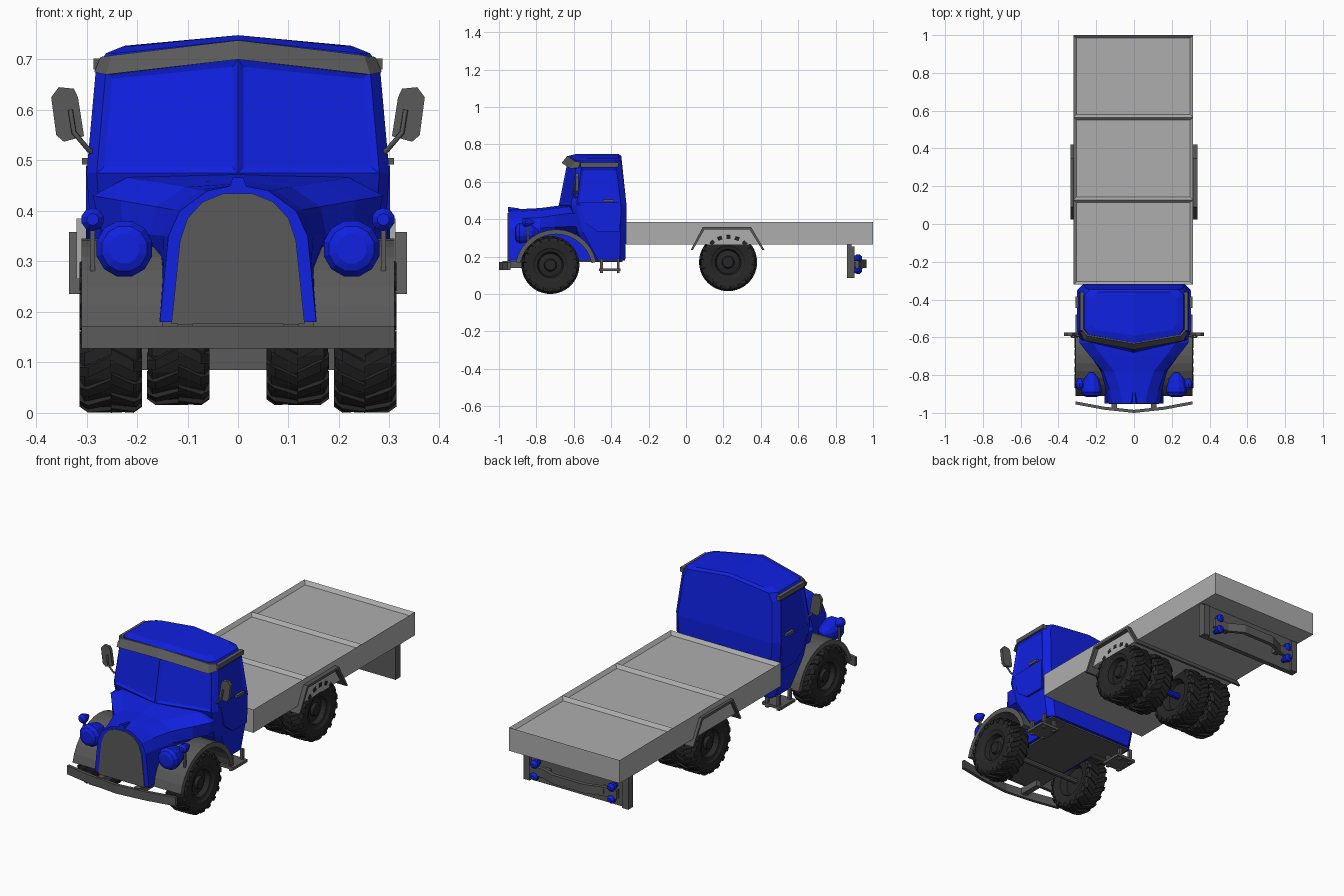
import bpy, bmesh
from math import sin, cos, pi, radians

if "Cube" in bpy.data.objects:
    bpy.data.objects.remove(bpy.data.objects["Cube"])


def material(name, rgb):
    m = bpy.data.materials.new(name)
    m.diffuse_color = (*rgb, 1)
    m.use_nodes = True
    m.node_tree.nodes["Principled BSDF"].inputs["Base Color"].default_value = m.diffuse_color
    return m


BLUE = material("blue_paint", (0.005, 0.015, 0.75))
DARK = material("dark_grey", (0.1, 0.1, 0.1))
PALE = material("pale_grey", (0.42, 0.42, 0.42))
RUBBER = material("rubber", (0.02, 0.02, 0.02))


def add_rings(bm, rings):
    """Skin closed rings of equal length and cap both ends."""
    vs = [[bm.verts.new(p) for p in r] for r in rings]
    n = len(vs[0])
    for a, b in zip(vs, vs[1:]):
        for i in range(n):
            bm.faces.new((a[i], a[(i + 1) % n], b[(i + 1) % n], b[i]))
    bm.faces.new(vs[0])
    bm.faces.new(vs[-1])
    return vs


def loft(name, parts, mat, mirror=False, inset=None, ridge=False):
    bm = bmesh.new()
    for rings in parts:
        vs = add_rings(bm, rings)
    if ridge:
        bmesh.ops.connect_verts(bm, verts=[vs[-1][0], vs[-1][len(vs[-1]) // 2]])
    bmesh.ops.recalc_face_normals(bm, faces=bm.faces)
    if inset:
        test, thick, depth = inset
        faces = [f for f in bm.faces if test(f.calc_center_median(), f.normal)]
        bmesh.ops.inset_individual(bm, faces=faces, thickness=thick, depth=depth)
    me = bpy.data.meshes.new(name)
    bm.to_mesh(me)
    bm.free()
    me.materials.append(mat)
    ob = bpy.data.objects.new(name, me)
    bpy.context.collection.objects.link(ob)
    if mirror:
        ob.modifiers.new("mirror", 'MIRROR')
    return ob


def rect_x(x, y0, y1, z0, z1):
    return [(x, y0, z0), (x, y1, z0), (x, y1, z1), (x, y0, z1)]


def box(x0, x1, y0, y1, z0, z1):
    return [rect_x(x0, y0, y1, z0, z1), rect_x(x1, y0, y1, z0, z1)]


def prism_x(pts, x0, x1):
    return [[(x, y, z) for y, z in pts] for x in (x0, x1)]


def prism_y(pts, y0, y1):
    return [[(x, y, z) for x, z in pts] for y in (y0, y1)]


def lathe(c, prof, axis, n):
    """Rings round the x or y axis; prof holds (radius, offset)."""
    out = []
    for r, d in prof:
        ring = []
        for i in range(n):
            a = 2 * pi * (i + 0.5) / n
            u, w = r * cos(a), r * sin(a)
            o = (d, u, w) if axis == 'x' else (u, d, w)
            ring.append(tuple(p + q for p, q in zip(c, o)))
        out.append(ring)
    return out


def arc(r, a0, a1, n, cy=-0.695, cz=0.125):
    return [(cy + r * cos(radians(a0 + (a1 - a0) * i / n)),
             cz + r * sin(radians(a0 + (a1 - a0) * i / n))) for i in range(n + 1)]


# Wheel arch cutter
cutter = loft("arch_cutter", [prism_x(arc(0.196, 0, 360 - 15, 23), 0.165, 0.4)], DARK, True)
cutter.hide_render = True
cutter.hide_viewport = True


def cut_arches(ob):
    b = ob.modifiers.new("arches", 'BOOLEAN')
    b.operation, b.object, b.solver = 'DIFFERENCE', cutter, 'EXACT'


# Cab: horizontal loops with a V-shaped front and a ridged roof
def cab_loop(zs, zc, hw, yc, ys, yr):
    half = [(hw - 0.02, ys, zs), (hw, ys + 0.03, zs), (hw, yr - 0.03, zs), (hw - 0.03, yr, zs)]
    return [(0, yc, zc)] + half + [(0, yr, zc)] + [(-x, y, z) for x, y, z in reversed(half)]


cab = loft("cab", [[
    cab_loop(0.18, 0.18, 0.265, -0.50, -0.50, -0.325),
    cab_loop(0.33, 0.33, 0.29, -0.60, -0.58, -0.32),
    cab_loop(0.475, 0.475, 0.30, -0.68, -0.615, -0.318),
    cab_loop(0.675, 0.70, 0.282, -0.635, -0.59, -0.342),
    cab_loop(0.712, 0.738, 0.262, -0.63, -0.585, -0.346),
    cab_loop(0.727, 0.748, 0.225, -0.59, -0.56, -0.36)]], BLUE, ridge=True,
    inset=(lambda c, n: 0.49 < c.z < 0.68 and (n.y < -0.8 or abs(n.x) > 0.95), 0.018, -0.007))
cut_arches(cab)

# Bonnet: blends from the narrow nose to the full cab width
nose = [(0.155, 0.18), (0.145, 0.28), (0.138, 0.35), (0.115, 0.40), (0.06, 0.44), (0, 0.452)]
base = [(0.17, 0.18), (0.175, 0.32), (0.27, 0.36), (0.288, 0.43), (0.22, 0.466), (0, 0.478)]
rings = []
for y, t in ((-0.95, 0), (-0.88, 0.08), (-0.78, 0.28), (-0.70, 0.68), (-0.63, 1), (-0.5, 1)):
    half = [(a + (c - a) * t, y, b + (d - b) * t) for (a, b), (c, d) in zip(nose, base)]
    rings.append(half + [(-x, yy, z) for x, yy, z in reversed(half[:-1])])
cut_arches(loft("bonnet", [rings], BLUE))
loft("bonnet_ornament", [[[(-0.02, -0.952, 0.44), (0.02, -0.952, 0.44), (0.01, -0.952, 0.466), (-0.01, -0.952, 0.466)],
                          [(-0.01, -0.89, 0.44), (0.01, -0.89, 0.44), (0.005, -0.89, 0.457), (-0.005, -0.89, 0.457)]]], BLUE)
gr = [(0.132, 0.176), (0.115, 0.34), (0.10, 0.385), (0.07, 0.418), (0.03, 0.434)]
loft("grille", [prism_y(gr + [(-x, z) for x, z in reversed(gr)], -0.954, -0.93)], DARK)
loft("underbody", [box(-0.15, 0.15, -0.94, -0.34, 0.172, 0.182),
                   box(-0.25, 0.25, -0.49, -0.34, 0.173, 0.183)], DARK)

# Sun visor, door gutters, handles
loft("sun_visor", [[
    [(0, -0.665, 0.70), (0, -0.635, 0.738), (0, -0.61, 0.738), (0, -0.63, 0.70)],
    [(0.262, -0.618, 0.67), (0.25, -0.592, 0.708), (0.24, -0.57, 0.708), (0.25, -0.58, 0.67)],
    [(0.285, -0.575, 0.675), (0.272, -0.565, 0.705), (0.255, -0.56, 0.705), (0.265, -0.57, 0.675)]]], DARK, True)
loft("door_gutter", [box(0.265, 0.286, -0.565, -0.36, 0.68, 0.702)], DARK, True)
loft("door_handle", [box(0.295, 0.309, -0.445, -0.385, 0.492, 0.505)], DARK, True)
loft("door_panel", [prism_x([(-0.54, 0.38), (-0.47, 0.33), (-0.355, 0.33), (-0.352, 0.49), (-0.57, 0.49)],
                            0.28, 0.301)], BLUE, True)

# Front mudguards
loft("front_fender", [prism_x(arc(0.22, 12, 168, 14) + arc(0.195, 168, 12, 14), 0.15, 0.31)], DARK, True)

# Lamps
lamp = [(0.03, -0.915), (0.046, -0.908), (0.057, -0.89), (0.055, -0.87), (0.042, -0.82), (0.012, -0.785)]
loft("headlight", [lathe((0.225, 0, 0.325), lamp, 'y', 12)], BLUE, True)
small = [(0.012, -0.875), (0.023, -0.862), (0.023, -0.845), (0.008, -0.815)]
loft("side_lamp", [lathe((0.288, 0, 0.383), small, 'y', 10)], BLUE, True)
loft("side_lamp_post", [box(0.283, 0.293, -0.85, -0.84, 0.27, 0.37)], DARK, True)

# Wing mirrors
head = [(0.37, 0.625), (0.355, 0.645), (0.325, 0.642), (0.317, 0.625), (0.305, 0.548), (0.345, 0.537), (0.36, 0.55)]
loft("mirror_head", [prism_y(head, -0.592, -0.575)], DARK, True)
cu = bpy.data.curves.new("mirror_arm", 'CURVE')
cu.dimensions, cu.bevel_depth, cu.bevel_resolution = '3D', 0.005, 1
sp = cu.splines.new('POLY')
sp.points.add(3)
for p, co in zip(sp.points, ((0.28, -0.57, 0.51), (0.295, -0.595, 0.52), (0.325, -0.6, 0.555), (0.332, -0.595, 0.60))):
    p.co = (*co, 1)
cu.materials.append(DARK)
arm = bpy.data.objects.new("mirror_arm", cu)
bpy.context.collection.objects.link(arm)
arm.modifiers.new("mirror", 'MIRROR')

# Front bumper and brackets
loft("front_bumper", [[rect_x(x, y, y + 0.016, 0.127, 0.172)
                       for x, y in ((-0.31, -0.955), (-0.16, -0.983), (0, -1.0), (0.16, -0.983), (0.31, -0.955))]], DARK)
loft("bumper_bracket", [box(0.09, 0.12, -0.98, -0.86, 0.14, 0.176)], DARK, True)

# Steps under the doors
loft("cab_step", [box(0.19, 0.30, -0.465, -0.35, 0.123, 0.137)]
     + [box(x, x + 0.015, y, y + 0.015, 0.112, 0.19) for x in (0.205, 0.27) for y in (-0.46, -0.37)], DARK, True)

# Load bed with three sunken panels
loft("load_bed", [[[(-0.32, y, 0.265), (0.312, y, 0.265), (0.312, y, 0.385), (-0.32, y, 0.385)]
                   for y in (-0.32, 0.128, 0.565, 1.0)]], PALE,
     inset=(lambda c, n: n.z > 0.9, 0.021, -0.018))

# Rear mudguard: bent strip across the bed
loft("rear_mudguard", [prism_x([(0.025, 0.235), (0.09, 0.358), (0.348, 0.358), (0.42, 0.235),
                                (0.408, 0.235), (0.34, 0.345), (0.098, 0.345), (0.037, 0.235)], -0.335, 0.335)], DARK)

# Rear panel, bumper bar and tail lamps
loft("rear_panel", [box(-0.30, 0.30, 0.86, 0.885, 0.085, 0.266)], DARK)
loft("rear_panel_end", [box(0.265, 0.30, 0.88, 0.90, 0.085, 0.255)], DARK, True)
loft("rear_bumper_bar", [[rect_x(x, y - 0.02, y, z, z + 0.045) for x, y, z in
                          ((-0.25, 0.925, 0.135), (-0.17, 0.93, 0.135), (-0.09, 0.965, 0.14),
                           (0.09, 0.965, 0.14), (0.17, 0.93, 0.135), (0.25, 0.925, 0.135))]], DARK)
loft("rear_bar_bracket", [box(0.15, 0.18, 0.88, 0.93, 0.145, 0.17)], DARK, True)
tail = [(0.01, 0.88), (0.014, 0.90), (0.021, 0.912), (0.021, 0.928), (0.01, 0.942)]
loft("tail_lamp", [lathe((0.22, 0, z), tail, 'y', 10) for z in (0.19, 0.128)], BLUE, True)

# Wheels: turned tyre and rim with chevron lugs, one shared mesh
prof = [(0.028, 0.042), (0.034, 0.028), (0.062, 0.022), (0.07, 0.046), (0.085, 0.05), (0.092, 0.056), (0.128, 0.06),
        (0.146, 0.052), (0.148, 0), (0.146, -0.052), (0.128, -0.06), (0.085, -0.05), (0.07, -0.02), (0.03, -0.02)]
parts = [lathe((0, 0, 0), prof, 'x', 24)]
for i in range(18):
    for s in (1, -1):
        a = 2 * pi * (i + (0.25 if s > 0 else 0)) / 18
        lug = []
        for x, k, top in ((0.0, 0.0, 0.155), (0.045, 0.16, 0.155), (0.062, 0.2, 0.143)):
            lug.append([(s * x, r * sin(a + k + w), r * cos(a + k + w))
                        for r, w in ((0.125, 0), (0.125, 0.17), (top, 0.16), (top, 0.01))])
        parts.append(lug)
first = loft("front_wheel_right", parts, RUBBER)
spots = [("front_wheel_left", -0.252, -0.725, 0.155)]
for side, s in (("right", 1), ("left", -1)):
    spots += [("rear_outer_wheel_" + side, s * 0.252, 0.225, 0.17), ("rear_inner_wheel_" + side, s * 0.118, 0.225, 0.17)]
first.location = (0.252, -0.725, 0.155)
for name, x, y, z in spots:
    w = bpy.data.objects.new(name, first.data)
    w.location = (x, y, z)
    w.rotation_euler.z = 0 if x > 0 else pi
    bpy.context.collection.objects.link(w)

# Axles
loft("front_axle", [lathe((0, -0.725, 0.155), [(0.014, -0.24), (0.014, 0.24)], 'x', 10)], DARK)
loft("rear_axle", [lathe((0, 0.225, 0.17), [(0.016, -0.24), (0.016, 0.24)], 'x', 10)], BLUE)
